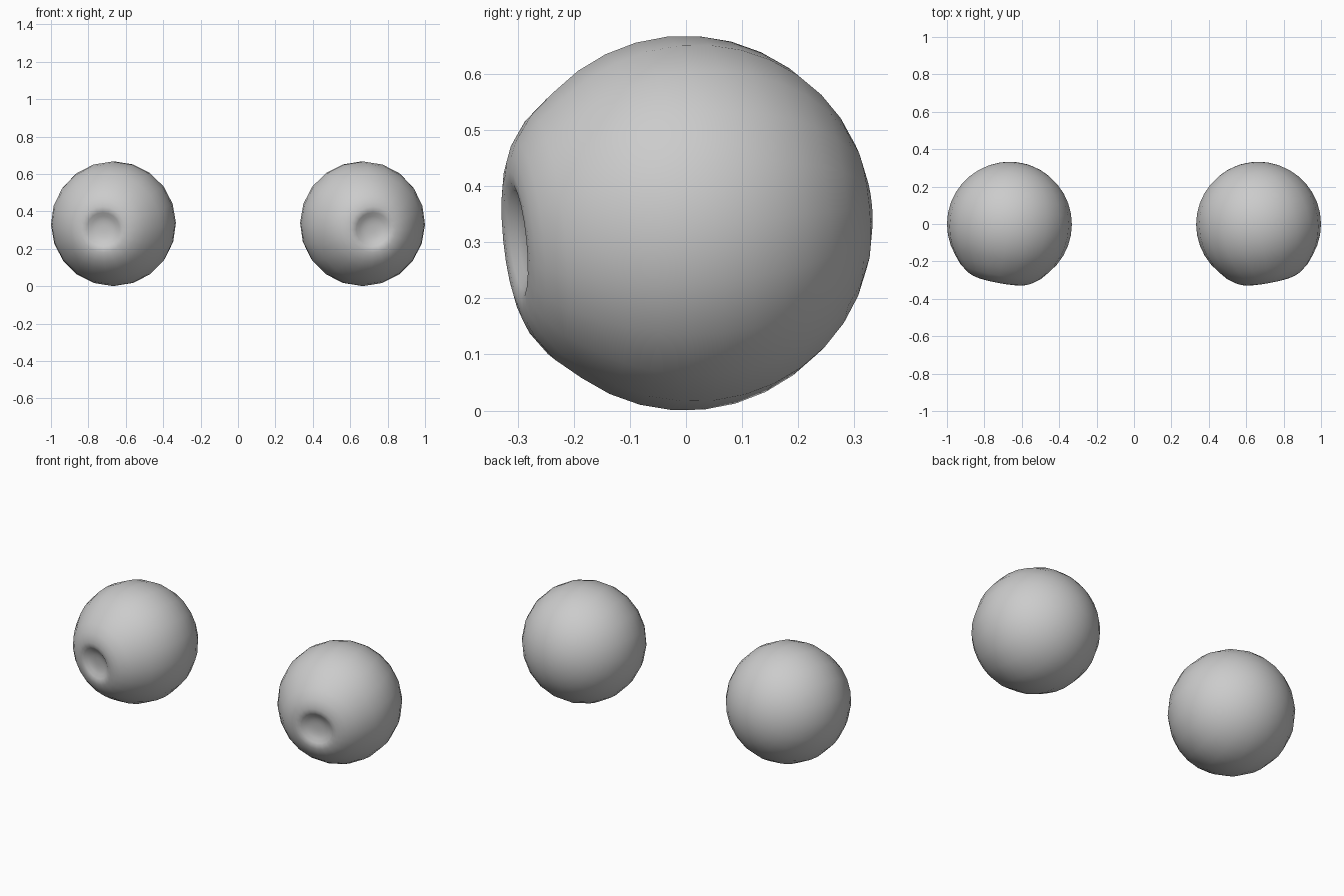
import bpy, bmesh
from math import sin, cos, pi, radians
from mathutils import Vector

if "Cube" in bpy.data.objects:
    bpy.data.objects.remove(bpy.data.objects["Cube"])

R = 0.334          # ball radius
SIDES = 20

# Profile (radius, distance along gaze axis): back pole to front, then dished iris
profile = [(R * sin(radians(a)), R * cos(radians(a))) for a in range(170, 49, -10)]
profile += [(0.219, 0.259), (0.176, 0.291), (0.148, 0.303), (0.124, 0.309),
            (0.105, 0.309), (0.090, 0.303), (0.070, 0.291), (0.045, 0.284), (0.022, 0.281)]


def make_eye(name, side):
    bm = bmesh.new()
    back = bm.verts.new((0, 0, -R))
    front = bm.verts.new((0, 0, 0.281))
    rings = [[bm.verts.new((r * cos(2 * pi * i / SIDES), r * sin(2 * pi * i / SIDES), h))
              for i in range(SIDES)] for r, h in profile]
    for i in range(SIDES):
        j = (i + 1) % SIDES
        bm.faces.new((back, rings[0][j], rings[0][i]))
        for lo, hi in zip(rings, rings[1:]):
            bm.faces.new((lo[i], lo[j], hi[j], hi[i]))
        bm.faces.new((rings[-1][i], rings[-1][j], front))
    for f in bm.faces:
        f.smooth = True
    mesh = bpy.data.meshes.new(name)
    bm.to_mesh(mesh)
    bm.free()
    eye = bpy.data.objects.new(name, mesh)
    # Gaze turned slightly outward and down
    gaze = Vector((side * 0.18, -0.98, -0.10))
    eye.rotation_mode = 'QUATERNION'
    eye.rotation_quaternion = gaze.to_track_quat('Z', 'Y')
    eye.location = (side * 0.666, -0.001, 0.334)
    bpy.context.collection.objects.link(eye)


make_eye("left_eyeball", 1)
make_eye("right_eyeball", -1)
